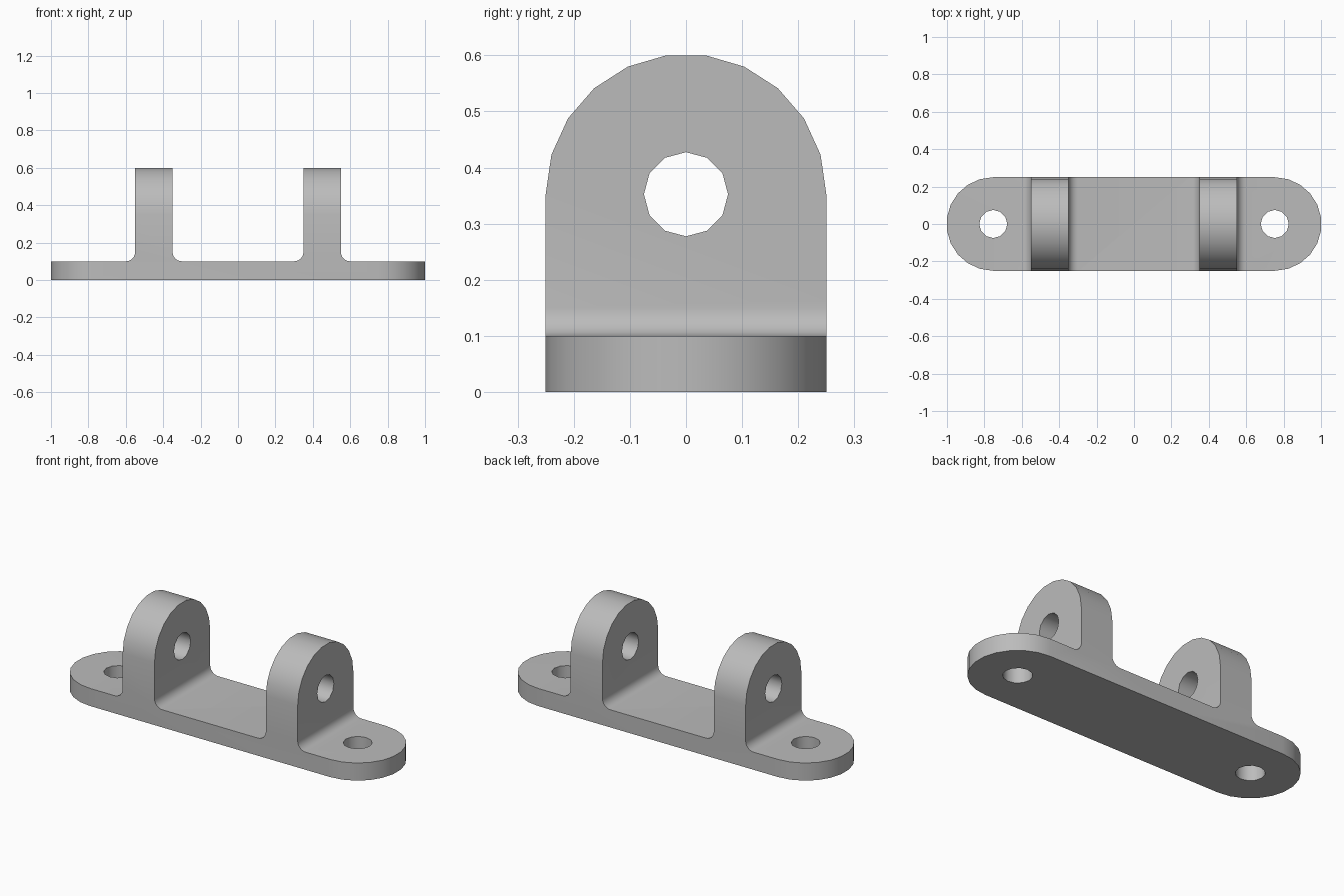
import bpy, bmesh
from math import sin, cos, pi, radians
from mathutils import Vector

if "Cube" in bpy.data.objects:
    bpy.data.objects.remove(bpy.data.objects["Cube"], do_unlink=True)

HALF = 0.25        # half width of plate and lugs
SEGS = 11          # sides on each rounded end
END_X = 0.7525     # centre of the plate ends and bolt holes
PIN_Z = 0.3525     # centre of the lug arches and pin holes
HOLE = 0.075
LUG_IN, LUG_OUT = 0.35, 0.55
PLATE, FILLET = 0.1, 0.05

steel = bpy.data.materials.new("light grey")
steel.use_nodes = True
grey = (0.5, 0.5, 0.5, 1)
steel.diffuse_color = grey
steel.node_tree.nodes["Principled BSDF"].inputs["Base Color"].default_value = grey


def arc(cx, cy, r, start, end, n):
    """Points on an arc, both ends included, angles in degrees."""
    angles = [radians(start + (end - start) * i / n) for i in range(n + 1)]
    return [(cx + r * cos(a), cy + r * sin(a)) for a in angles]


def prism(name, outline, axis, low, high):
    """Extrude a closed 2D outline along one axis."""
    place = {"x": lambda u, v: Vector((low, u, v)),
             "y": lambda u, v: Vector((u, low, v)),
             "z": lambda u, v: Vector((u, v, low))}[axis]
    bm = bmesh.new()
    face = bm.faces.new([bm.verts.new(place(u, v)) for u, v in outline])
    step = Vector([(high - low) * (axis == k) for k in "xyz"])
    new = bmesh.ops.extrude_face_region(bm, geom=[face])["geom"]
    bmesh.ops.translate(bm, vec=step, verts=[g for g in new if isinstance(g, bmesh.types.BMVert)])
    bmesh.ops.recalc_face_normals(bm, faces=bm.faces)
    mesh = bpy.data.meshes.new(name)
    bm.to_mesh(mesh)
    bm.free()
    mesh.materials.append(steel)
    obj = bpy.data.objects.new(name, mesh)
    bpy.context.collection.objects.link(obj)
    return obj


def mirrored(points):
    return points + [(-u, v) for u, v in reversed(points)]


# Side profile: plate with two filleted lugs
right_half = (arc(LUG_IN - FILLET, PLATE + FILLET, FILLET, 270, 360, 6)
              + [(LUG_IN, 0.7), (LUG_OUT, 0.7)]
              + arc(LUG_OUT + FILLET, PLATE + FILLET, FILLET, 180, 270, 6)
              + [(1.1, PLATE), (1.1, 0)])
bracket = prism("bracket", mirrored(right_half), "y", -0.3, 0.3)

# Trimming shapes: rounded plate outline and arched lug outline
stadium = arc(END_X, 0, HALF, -90, 90, SEGS) + arc(-END_X, 0, HALF, 90, 270, SEGS)
plate_trim = prism("plate_outline_cutter", stadium, "z", -0.2, 0.9)
arch = arc(0, PIN_Z, HALF, 0, 180, SEGS) + [(-HALF, -0.3), (HALF, -0.3)]
lug_trim = prism("lug_outline_cutter", arch, "x", -1.3, 1.3)

# Pin hole through both lugs, bolt hole at each end of the plate
pin = prism("pin_hole_cutter", arc(0, PIN_Z, HOLE, 90, 450, 12)[:-1], "x", -1.2, 1.2)
bolts = [prism("bolt_hole_cutter", arc(s * END_X, 0, HOLE, 0, 360, 12)[:-1], "z", -0.1, 0.25)
         for s in (-1, 1)]

cuts = [(plate_trim, "INTERSECT"), (lug_trim, "INTERSECT"), (pin, "DIFFERENCE")]
cuts += [(b, "DIFFERENCE") for b in bolts]
bpy.context.view_layer.objects.active = bracket
bracket.select_set(True)
for cutter, operation in cuts:
    mod = bracket.modifiers.new("cut", "BOOLEAN")
    mod.object, mod.operation, mod.solver = cutter, operation, "EXACT"
    bpy.ops.object.modifier_apply(modifier=mod.name)
    bpy.data.objects.remove(cutter, do_unlink=True)

# Smooth the curved walls and keep the rims sharp
bpy.ops.object.select_all(action="DESELECT")
bracket.select_set(True)
bpy.ops.object.shade_smooth_by_angle(angle=radians(35))
